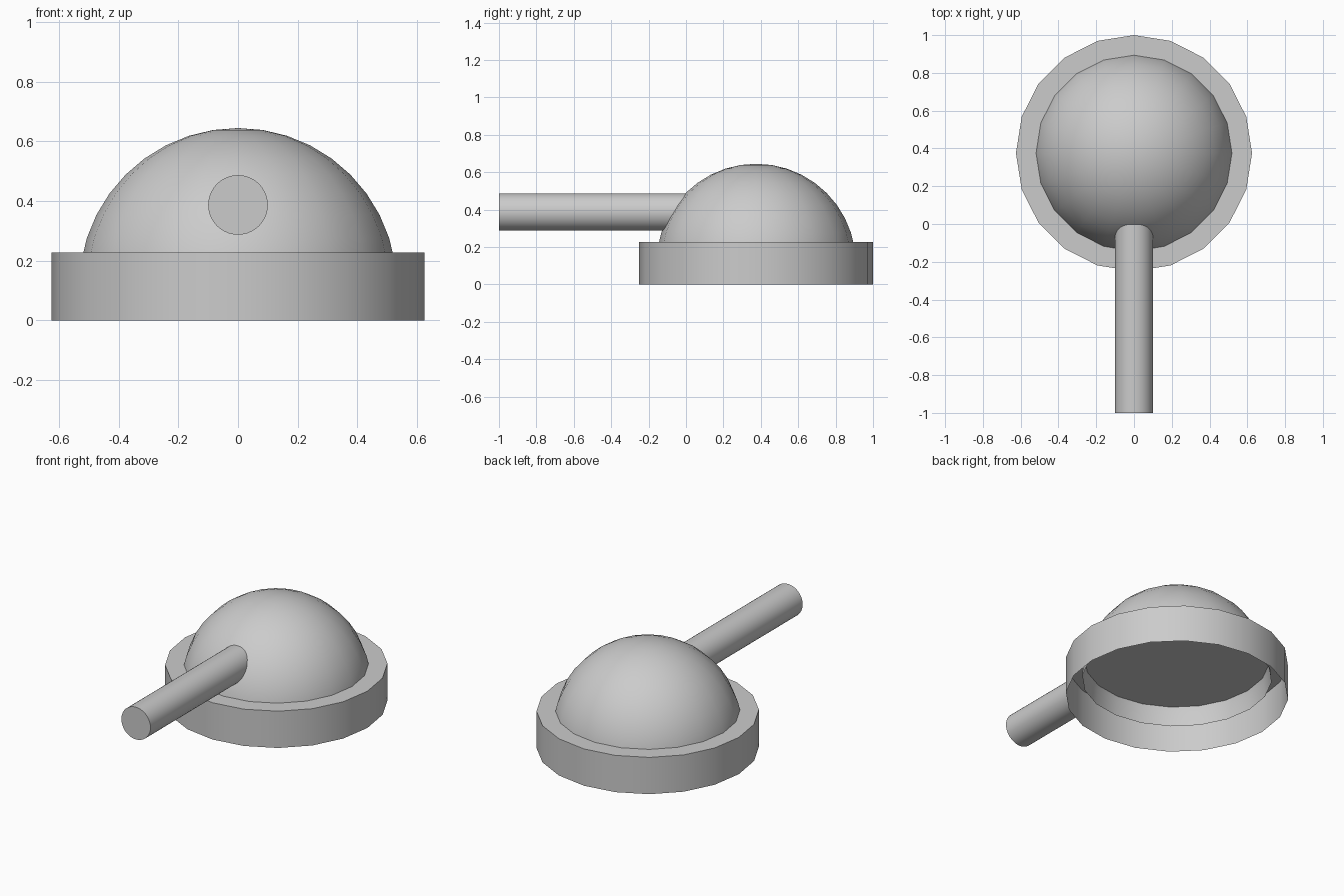
import bpy, bmesh, math
from mathutils import Matrix

if "Cube" in bpy.data.objects:
    bpy.data.objects.remove(bpy.data.objects["Cube"])

CY = 0.375  # y of the dome and base axis


def finish(name, bm):
    mesh = bpy.data.meshes.new(name)
    bm.to_mesh(mesh)
    bm.free()
    obj = bpy.data.objects.new(name, mesh)
    bpy.context.collection.objects.link(obj)
    bpy.ops.object.select_all(action='DESELECT')
    obj.select_set(True)
    bpy.context.view_layer.objects.active = obj
    bpy.ops.object.shade_smooth_by_angle(angle=math.radians(40))
    return obj


def cylinder(name, radius, depth, sides, matrix, open_bottom=False):
    bm = bmesh.new()
    bmesh.ops.create_cone(bm, cap_ends=True, segments=sides, radius1=radius,
                          radius2=radius, depth=depth)
    if open_bottom:
        bottom = [f for f in bm.faces if f.normal.z < -0.9]
        bmesh.ops.delete(bm, geom=bottom, context='FACES_ONLY')
    bm.transform(matrix)
    return finish(name, bm)


# Round base: closed on top, open underneath
cylinder("base", 0.625, 0.228, 20, Matrix.Translation((0, CY, 0.114)),
         open_bottom=True)

# Dome: open half sphere whose rim hangs inside the base
bm = bmesh.new()
bmesh.ops.create_uvsphere(bm, u_segments=20, v_segments=20, radius=0.533)
lower = [v for v in bm.verts if v.co.z < -0.01]
bmesh.ops.delete(bm, geom=lower, context='VERTS')
bm.transform(Matrix.Translation((0, CY, 0.112)))
finish("dome", bm)

# Barrel: runs from the front into the dome
back, front = 0.04, -1.0
cylinder("barrel", 0.1, back - front, 40,
         Matrix.Translation((0, (back + front) / 2, 0.387))
         @ Matrix.Rotation(math.pi / 2, 4, 'X'))
